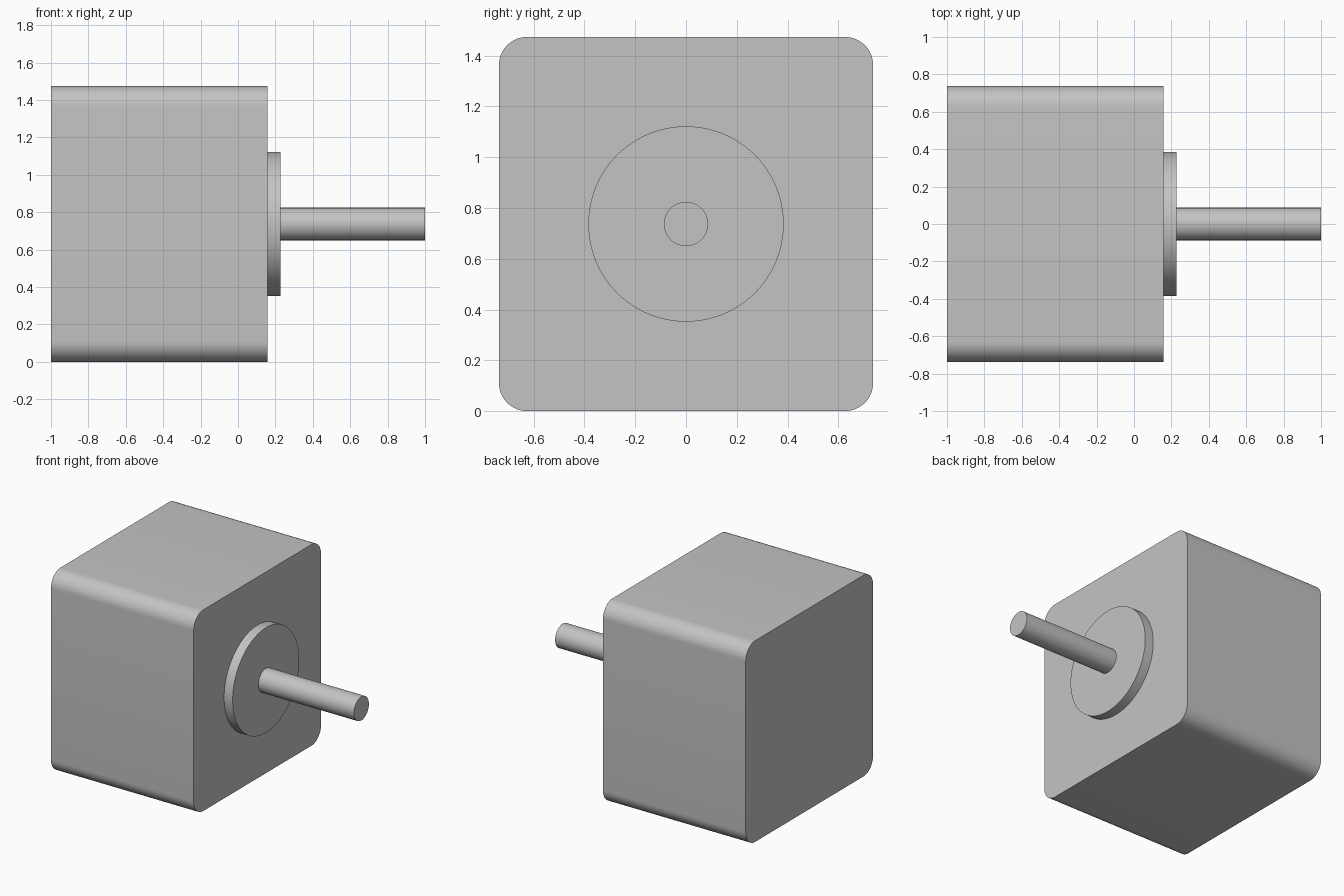
import bpy
import bmesh
import math
from mathutils import Matrix

default_cube = bpy.data.objects.get("Cube")
if default_cube:
    bpy.data.objects.remove(default_cube, do_unlink=True)

# Overall dimensions
SIDE = 1.474
AXIS_Z = SIDE / 2
BACK, FACE, FLANGE_END, SHAFT_END = -1.0, 0.157, 0.226, 1.0

grey = bpy.data.materials.new("plain grey")
grey.use_nodes = True
colour = (0.55, 0.55, 0.55, 1)
grey.diffuse_color = colour
grey.node_tree.nodes["Principled BSDF"].inputs["Base Color"].default_value = colour


def finish(bm, name):
    """Turn a bmesh into a smooth-shaded grey object with sharp edges."""
    mesh = bpy.data.meshes.new(name)
    bmesh.ops.recalc_face_normals(bm, faces=bm.faces)
    bm.to_mesh(mesh)
    bm.free()
    mesh.materials.append(grey)
    obj = bpy.data.objects.new(name, mesh)
    bpy.context.collection.objects.link(obj)
    bpy.ops.object.select_all(action="DESELECT")
    obj.select_set(True)
    bpy.context.view_layer.objects.active = obj
    bpy.ops.object.shade_smooth_by_angle(angle=math.radians(30))
    return obj


def cylinder_along_x(name, x0, x1, radius, segments):
    bm = bmesh.new()
    place = Matrix.Translation(((x0 + x1) / 2, 0, AXIS_Z)) @ Matrix.Rotation(math.pi / 2, 4, "Y")
    bmesh.ops.create_cone(bm, cap_ends=True, segments=segments, radius1=radius,
                          radius2=radius, depth=x1 - x0, matrix=place)
    return finish(bm, name)


# Housing: a block with its four lengthwise edges rounded
bm = bmesh.new()
place = Matrix.Translation(((BACK + FACE) / 2, 0, AXIS_Z)) @ Matrix.Diagonal((FACE - BACK, SIDE, SIDE, 1))
bmesh.ops.create_cube(bm, size=1, matrix=place)
long_edges = [e for e in bm.edges if abs(e.verts[0].co.x - e.verts[1].co.x) > 0.5]
bmesh.ops.bevel(bm, geom=long_edges, offset=0.11, offset_type="OFFSET",
                segments=12, profile=0.5, affect="EDGES")
finish(bm, "housing")

# Round mounting boss and output shaft
cylinder_along_x("mounting_boss", FACE, FLANGE_END, 0.385, 96)
cylinder_along_x("shaft", FLANGE_END, SHAFT_END, 0.087, 64)
